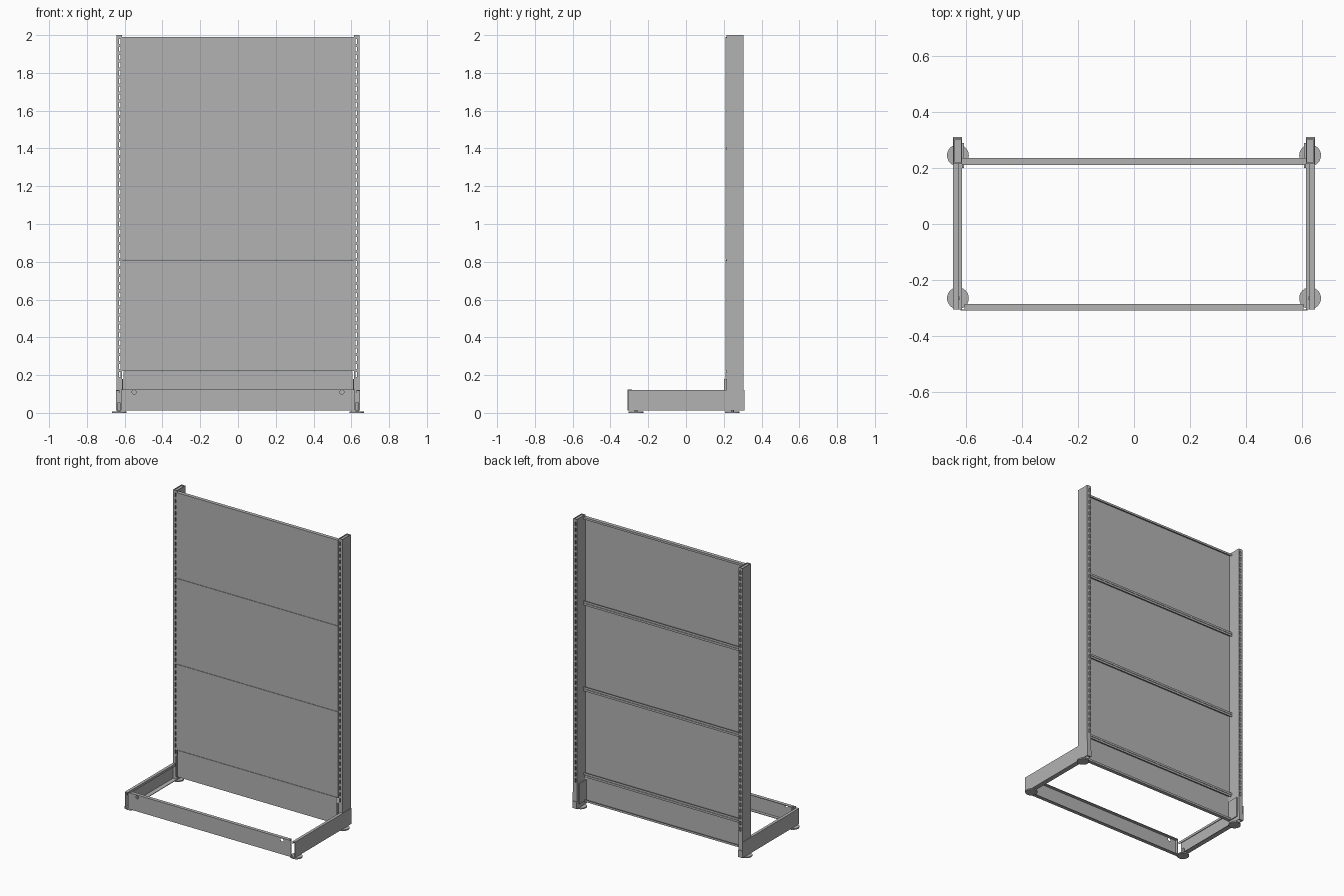
import bpy, bmesh, math

cube = bpy.data.objects.get("Cube")
if cube:
    bpy.data.objects.remove(cube, do_unlink=True)

steel = bpy.data.materials.new("grey_steel")
steel.use_nodes = True
GREY = (0.45, 0.45, 0.45, 1)
steel.diffuse_color = GREY
steel.node_tree.nodes["Principled BSDF"].inputs["Base Color"].default_value = GREY

T = 0.004  # sheet thickness


def finish(bm, name):
    mesh = bpy.data.meshes.new(name)
    bmesh.ops.recalc_face_normals(bm, faces=bm.faces)
    bm.to_mesh(mesh)
    bm.free()
    mesh.materials.append(steel)
    ob = bpy.data.objects.new(name, mesh)
    bpy.context.collection.objects.link(ob)
    return ob


def box(bm, x, y, z):
    """Add a box spanning three (low, high) ranges."""
    verts = bmesh.ops.create_cube(bm, size=1)["verts"]
    for v in verts:
        for i, (lo, hi) in enumerate((x, y, z)):
            v.co[i] = (lo + hi) / 2 + v.co[i] * (hi - lo)


def cylinder(bm, x, y, z, r, depth):
    made = bmesh.ops.create_cone(bm, cap_ends=True, segments=24, radius1=r,
                                 radius2=r, depth=depth)
    bmesh.ops.translate(bm, verts=made["verts"], vec=(x, y, z))


def span(side, a, b):
    return tuple(sorted((side * a, side * b)))


IN, OUT = 0.614, 0.644          # post inner and outer x
FRONT, BACK = 0.215, 0.305      # post front and back y
SLOT_IN, SLOT_OUT = 0.621, 0.630
PITCH, SLOT = 0.042, 0.026


def slotted_strip(bm, side, y):
    """Plate with a column of hook slots, built as a ladder."""
    box(bm, span(side, IN, SLOT_IN), y, (0.012, 2))
    box(bm, span(side, SLOT_OUT, OUT), y, (0.012, 2))
    low, z = 0.012, 0.19
    while z + SLOT < 1.99:
        box(bm, span(side, SLOT_IN, SLOT_OUT), y, (low, z))
        low = z + SLOT
        z += PITCH
    box(bm, span(side, SLOT_IN, SLOT_OUT), y, (low, 2))


for side, label in ((1, "left"), (-1, "right")):
    # Hollow upright with slots in front and back
    bm = bmesh.new()
    slotted_strip(bm, side, (FRONT, FRONT + T))
    slotted_strip(bm, side, (BACK - T, BACK))
    for a, b in ((IN, IN + T), (OUT - T, OUT)):
        box(bm, span(side, a, b), (FRONT + T, BACK - T), (0.012, 2))
    box(bm, span(side, IN + T, OUT - T), (FRONT + T, BACK - T), (1.99, 1.994))
    finish(bm, label + "_upright")

    # Base arm: channel open towards the middle
    bm = bmesh.new()
    box(bm, span(side, OUT, OUT + 0.003), (-0.305, 0.31), (0.012, 0.12))
    box(bm, span(side, 0.627, OUT), (-0.305, FRONT), (0.116, 0.12))
    box(bm, span(side, IN, OUT), (-0.305, FRONT), (0.012, 0.016))
    box(bm, span(side, 0.627, 0.63), (-0.305, FRONT), (0.104, 0.116))
    box(bm, span(side, IN, OUT), (BACK, 0.31), (0.012, 0.06))
    finish(bm, label + "_base_arm")

    # Hook plate joining the arm to the upright
    bm = bmesh.new()
    box(bm, span(side, 0.608, IN), (0.2, 0.29), (0.04, 0.18))
    finish(bm, label + "_hook_plate")

    # Levelling feet
    for y, where in ((-0.265, "front"), (0.245, "back")):
        bm = bmesh.new()
        cylinder(bm, side * 0.629, y, 0.004, 0.039, 0.008)
        cylinder(bm, side * 0.629, y, 0.03, 0.008, 0.05)
        foot = finish(bm, f"{label}_{where}_foot")
        for p in foot.data.polygons:
            p.use_smooth = abs(p.normal.z) < 0.5
        foot.data.set_sharp_from_angle(angle=math.radians(40))

# Back panels: sheets with edges folded backwards
seams = (0.035, 0.22, 0.81, 1.4, 1.99)
for i, (low, high) in enumerate(zip(seams, seams[1:])):
    w = 0.607 if i == 0 else 0.615
    low, high = low + 0.001, high - 0.001
    bm = bmesh.new()
    box(bm, (-w, w), (0.21, 0.213), (low, high))
    for z in (low, high - T):
        box(bm, (-w, w), (0.213, 0.235), (z, z + T))
    for z in (low + T, high - T - 0.01):
        box(bm, (-w, w), (0.232, 0.235), (z, z + 0.01))
    finish(bm, f"back_panel_{i + 1}")

# Front kick plate: folded sheet with two round holes
bm = bmesh.new()
box(bm, (-0.62, 0.62), (-0.309, -0.306), (0.012, 0.125))
kick = finish(bm, "kick_plate")
bm = bmesh.new()
for x in (-0.55, 0.55):
    cylinder(bm, x, 0, 0, 0.011, 0.1)
cutter = finish(bm, "kick_hole_cutter")
cutter.rotation_euler.x = math.pi / 2
cutter.location = (0, -0.307, 0.11)
cutter.hide_render = True
cutter.hide_viewport = True
cut = kick.modifiers.new("holes", "BOOLEAN")
cut.object = cutter
cut.solver = "EXACT"

bm = bmesh.new()
box(bm, (-0.605, 0.605), (-0.306, -0.285), (0.121, 0.125))
box(bm, (-0.605, 0.605), (-0.306, -0.285), (0.012, 0.016))
finish(bm, "kick_plate_flanges")

# Corner tabs holding the kick plate to the arms
bm = bmesh.new()
for side in (1, -1):
    box(bm, span(side, 0.602, 0.606), (-0.306, -0.285), (0.016, 0.121))
finish(bm, "kick_plate_tabs")
